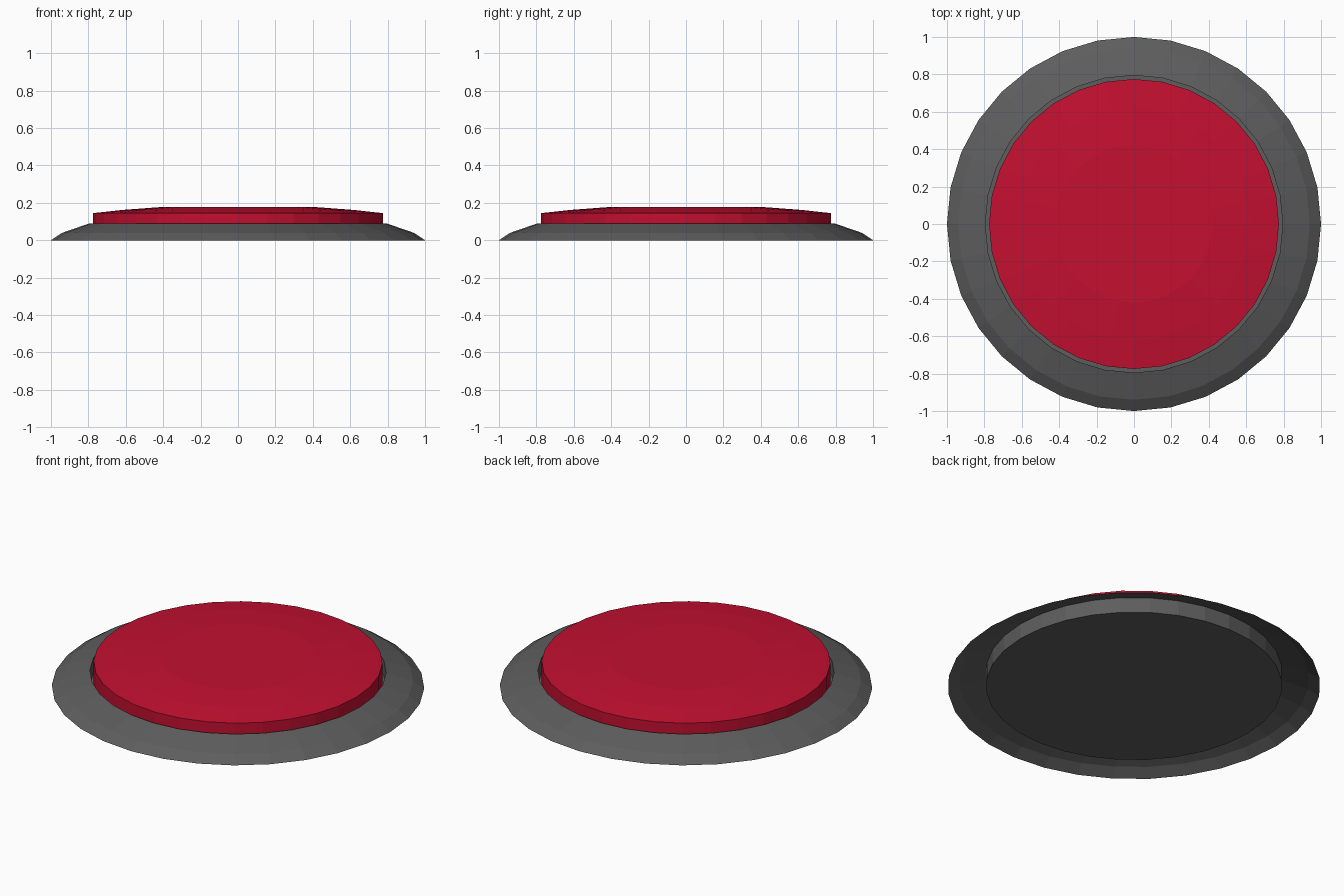
import bpy, bmesh
from math import cos, sin, tau

if "Cube" in bpy.data.objects:
    bpy.data.objects.remove(bpy.data.objects["Cube"])

SIDES = 32


def material(name, color):
    mat = bpy.data.materials.new(name)
    mat.diffuse_color = color
    mat.use_nodes = True
    mat.node_tree.nodes["Principled BSDF"].inputs["Base Color"].default_value = mat.diffuse_color
    return mat


def lathe(name, profile, mat, cap_first=False, cap_last=False):
    """Revolve (radius, z) points around z with flat faces."""
    bm = bmesh.new()
    rings = [[bm.verts.new((r * cos(tau * i / SIDES), r * sin(tau * i / SIDES), z))
              for i in range(SIDES)] for r, z in profile]
    for a, b in zip(rings, rings[1:]):
        for i in range(SIDES):
            j = (i + 1) % SIDES
            bm.faces.new((a[i], a[j], b[j], b[i]))
    if cap_first:
        bm.faces.new(rings[0][::-1])
    if cap_last:
        bm.faces.new(rings[-1])
    mesh = bpy.data.meshes.new(name)
    bm.to_mesh(mesh)
    bm.free()
    mesh.materials.append(mat)
    obj = bpy.data.objects.new(name, mesh)
    bpy.context.collection.objects.link(obj)
    return obj


grey = material("dark_grey", (0.11, 0.11, 0.11, 1))
red = material("red", (0.55, 0.005, 0.03, 1))

# Sloped rim, open underneath, dropping into a cup with a floor at ground level
lathe("base", [(1.0, 0), (0.94, 0.04), (0.795, 0.09), (0.795, 0)], grey, cap_last=True)

# Push button sitting in the cup, with a shallow domed top
lathe("button", [(0.775, 0.005), (0.775, 0.145), (0.62, 0.162), (0.42, 0.177)],
      red, cap_last=True)
